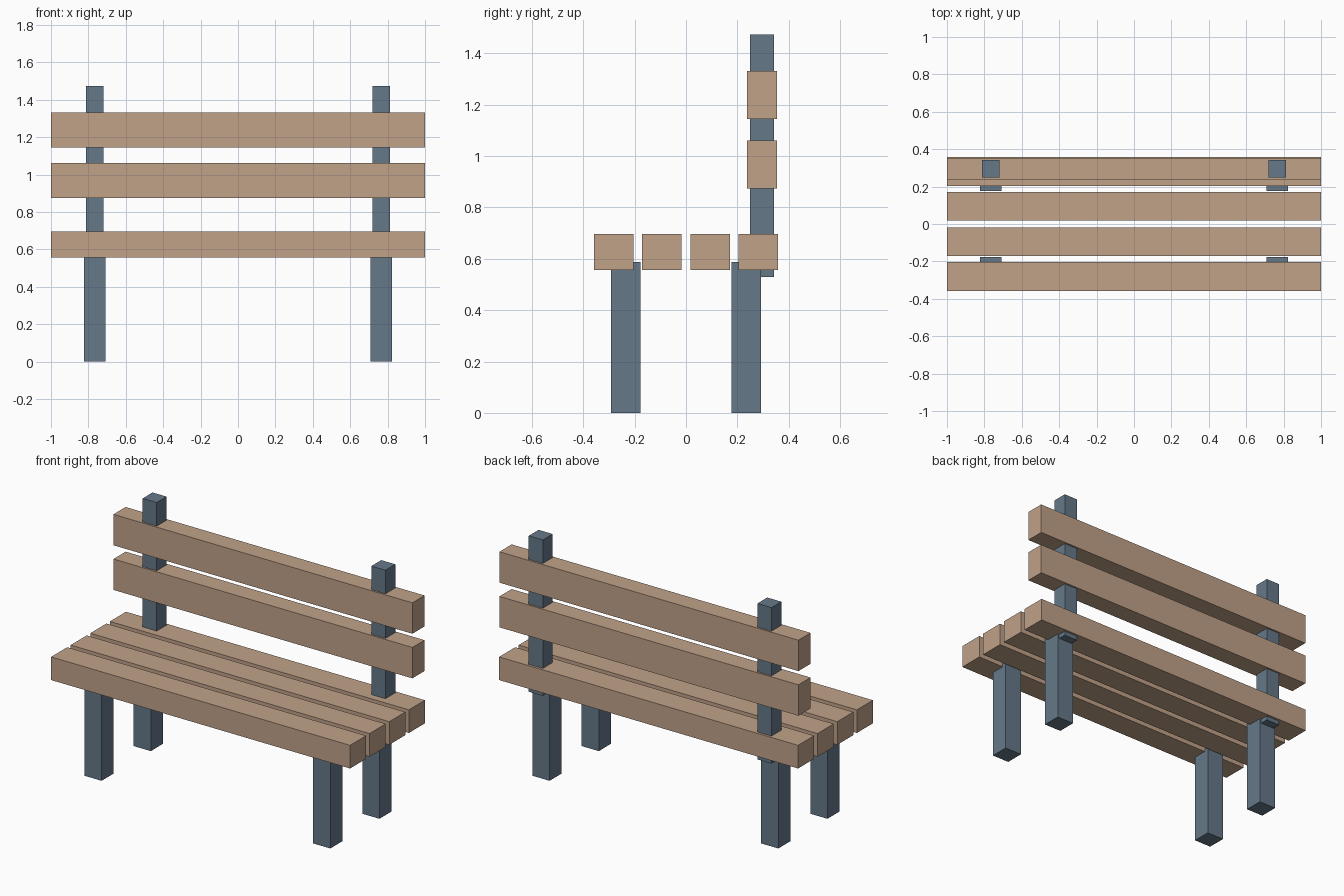
import bpy

if "Cube" in bpy.data.objects:
    bpy.data.objects.remove(bpy.data.objects["Cube"])


def material(name, color):
    m = bpy.data.materials.new(name)
    m.diffuse_color = color
    m.use_nodes = True
    m.node_tree.nodes["Principled BSDF"].inputs["Base Color"].default_value = m.diffuse_color
    return m


wood = material("wood", (0.53, 0.36, 0.25, 1))
metal = material("blue_grey", (0.13, 0.19, 0.25, 1))


def box(name, x, y, z, mat):
    """Box spanning the (min, max) range on each axis."""
    spans = (x, y, z)
    bpy.ops.mesh.primitive_cube_add(size=1, location=[(a + b) / 2 for a, b in spans])
    ob = bpy.context.object
    ob.name = name
    ob.scale = [b - a for a, b in spans]
    bpy.ops.object.transform_apply(location=False, rotation=False, scale=True)
    ob.data.materials.append(mat)
    return ob


def around(center, width):
    return (center - width / 2, center + width / 2)


# Four seat planks
for i, y in enumerate((-0.281, -0.094, 0.094, 0.281)):
    box(f"seat_plank_{i + 1}", (-1, 1), around(y, 0.153), (0.556, 0.696), wood)

# Two backrest planks
for name, z in (("lower", 0.967), ("upper", 1.237)):
    box(f"{name}_back_plank", (-1, 1), around(0.296, 0.116), around(z, 0.187), wood)

# Legs and back posts on each side
for side, s in (("left", -1), ("right", 1)):
    x = s * 0.765
    for end, y in (("front", -0.235), ("back", 0.235)):
        box(f"{end}_leg_{side}", around(x, 0.115), around(y, 0.115), (0, 0.587), metal)
    box(f"back_post_{side}", around(x, 0.094), around(0.296, 0.094), (0.53, 1.473), metal)
